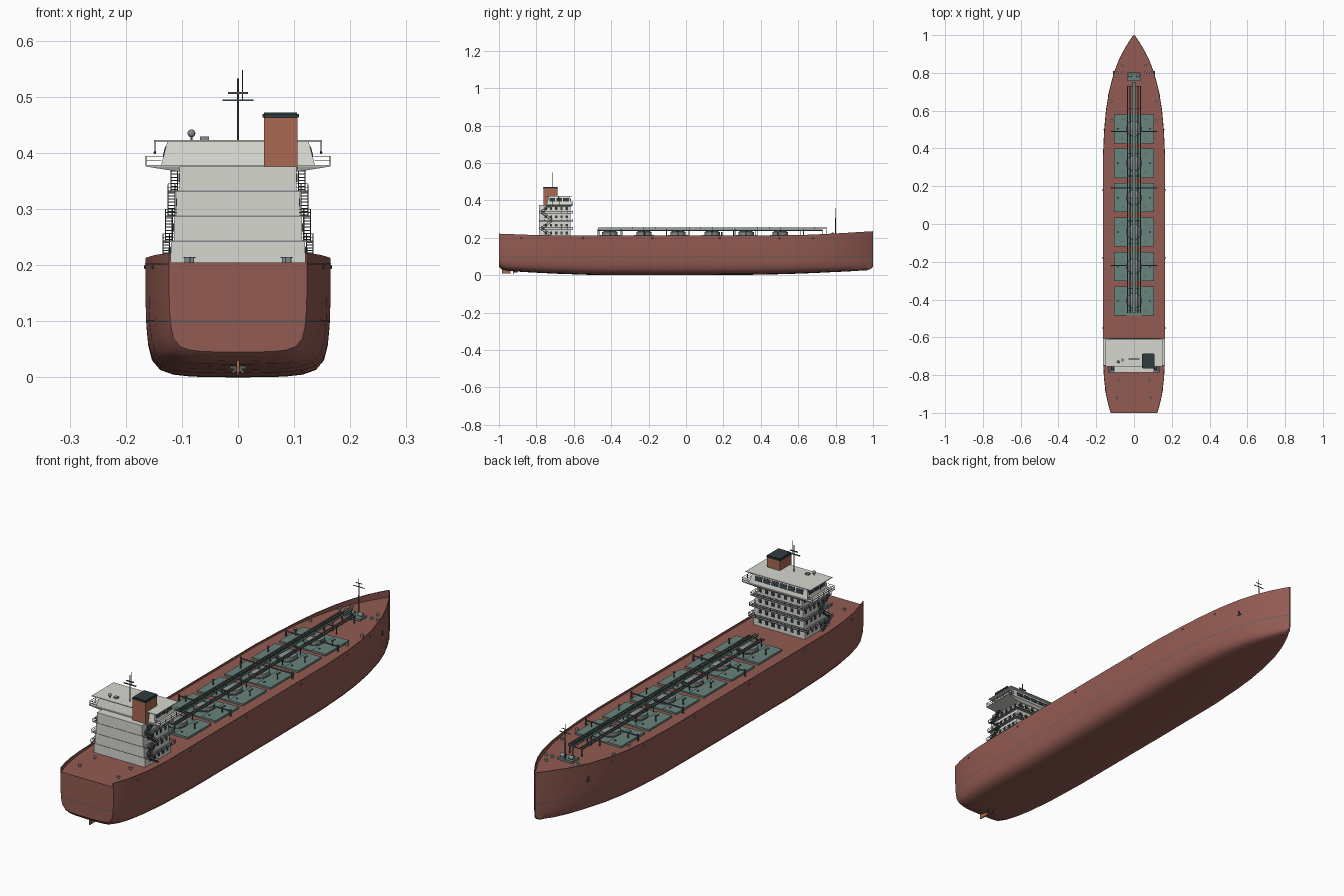
import bpy, bmesh, math
from mathutils import Vector, Matrix

if "Cube" in bpy.data.objects:
    bpy.data.objects.remove(bpy.data.objects["Cube"])


def material(name, rgb):
    m = bpy.data.materials.new(name)
    m.diffuse_color = (*rgb, 1)
    m.use_nodes = True
    m.node_tree.nodes["Principled BSDF"].inputs["Base Color"].default_value = m.diffuse_color
    return m


RED = material("hull_red", (0.29, 0.105, 0.085))
WHITE = material("house_white", (0.68, 0.68, 0.63))
GREEN = material("deck_green", (0.14, 0.23, 0.20))
DARK = material("dark_glass", (0.03, 0.045, 0.05))
ORANGE = material("funnel_orange", (0.40, 0.14, 0.085))
GREY = material("steel_grey", (0.24, 0.26, 0.27))
STEEL = material("dark_steel", (0.09, 0.11, 0.11))
DECK = 0.205


def finish(name, bm, mat, smooth=False):
    bmesh.ops.recalc_face_normals(bm, faces=bm.faces[:])
    me = bpy.data.meshes.new(name)
    bm.to_mesh(me)
    bm.free()
    me.materials.append(mat)
    ob = bpy.data.objects.new(name, me)
    bpy.context.collection.objects.link(ob)
    if smooth:
        bpy.ops.object.select_all(action='DESELECT')
        ob.select_set(True)
        bpy.context.view_layer.objects.active = ob
        bpy.ops.object.shade_smooth_by_angle(angle=math.radians(35))
    return ob


def box(bm, c, s, rot=Matrix()):
    bmesh.ops.create_cube(bm, size=1, matrix=Matrix.Translation(c) @ rot @ Matrix.Diagonal((*s, 1)))


def rod(bm, p, q, r, seg=8, r2=None):
    p, q = Vector(p), Vector(q)
    d = q - p
    m = Matrix.Translation((p + q) / 2) @ d.to_track_quat('Z', 'Y').to_matrix().to_4x4()
    bmesh.ops.create_cone(bm, cap_ends=True, segments=seg, radius1=r,
                          radius2=r if r2 is None else r2, depth=d.length, matrix=m)


def ball(bm, c, s, seg=20):
    bmesh.ops.create_uvsphere(bm, u_segments=seg, v_segments=seg // 2, radius=1,
                              matrix=Matrix.Translation(c) @ Matrix.Diagonal((*s, 1)))


# Hull stations: y, half width, keel height, bulwark top
ST = [(-1, .123, .045, .222), (-.985, .128, .03, .221), (-.95, .138, .023, .22), (-.9, .149, .019, .218),
      (-.82, .159, .014, .215), (-.7, .165, .008, .213), (-.5, .165, .001, .213), (0, .165, 0, .213),
      (.35, .165, .002, .213), (.5, .158, .005, .213), (.6, .149, .008, .214), (.7, .133, .012, .218),
      (.8, .107, .017, .223), (.87, .08, .02, .227), (.93, .049, .024, .231), (.97, .024, .03, .233),
      (.99, .011, .036, .234), (1, .003, .045, .235)]
# Half section: width fraction, height fraction below deck
SEC = [(0, 0), (.5, .007), (.7, .025), (.84, .065), (.93, .15), (.97, .28), (.99, .45), (1, .7), (1, 1)]


def lerp_table(table, v, col):
    for a, b in zip(table, table[1:]):
        if v <= b[0]:
            return a[col] + (b[col] - a[col]) * (v - a[0]) / (b[0] - a[0])
    return table[-1][col]


def half_width(y, z):
    w, keel = lerp_table(ST, y, 1), lerp_table(ST, y, 2)
    return w * lerp_table([(f, u) for u, f in SEC], (z - keel) / (DECK - keel), 1)


bm = bmesh.new()
rings = []
for y, w, keel, top in ST:
    inner = max(w - .004, w * .3)
    half = [(w * u, keel + f * (DECK - keel)) for u, f in SEC] + [(w, top), (inner, top), (inner, DECK)]
    prof = half + [(0, DECK)] + [(-x, z) for x, z in half[:0:-1]]
    rings.append([bm.verts.new((x, y, z)) for x, z in prof])
for a, b in zip(rings, rings[1:]):
    for i in range(len(a)):
        j = (i + 1) % len(a)
        bm.faces.new((a[i], a[j], b[j], b[i]))
bm.faces.new(rings[0])
bm.faces.new(rings[-1])
finish("hull", bm, RED, True)

# Waterline stripe and gunwale rub line following the hull
for name, z0, z1 in (("waterline_stripe", .0985, .1015), ("rub_line", .2015, .203)):
    bm = bmesh.new()
    loop = [(half_width(s[0], z0) + .0008, s[0]) for s in ST]
    loop += [(-x, y) for x, y in loop[::-1]]
    loop = [(x, y - .0008 if y == -1 else y) for x, y in loop]
    rows = [[bm.verts.new((x, y, z)) for x, y in loop] for z in (z0, z1)]
    n = len(loop) - (name == "rub_line")
    for i in range(n):
        j = (i + 1) % len(loop)
        bm.faces.new((rows[0][i], rows[0][j], rows[1][j], rows[1][i]))
    finish(name, bm, STEEL if name[0] == "w" else RED)

# Bulbous bow, rudder, propeller
bm = bmesh.new()
ball(bm, (0, .955, .045), (.022, .038, .02), 24)
finish("bulbous_bow", bm, RED, True)
bm = bmesh.new()
box(bm, (0, -.962, .021), (.005, .045, .024))
finish("rudder", bm, ORANGE)
bm = bmesh.new()
rod(bm, (0, -.925, .018), (0, -.9, .018), .004, 12)
for k in range(4):
    box(bm, (0, -.92, .018), (.028, .002, .005), Matrix.Rotation(k * math.pi / 4, 4, 'Y'))
finish("propeller", bm, STEEL)

# Cargo hatches, tank domes, vent posts
hatch, dome, rim, vent = (bmesh.new() for _ in range(4))
for k in range(6):
    y = -.407 + k * .1822
    for s in (-1, 1):
        box(hatch, (s * .074, y, .209), (.066, .154, .008))
        rod(vent, (s * .085, y, .212), (s * .085, y, .232), .0025)
        rod(vent, (s * .085, y, .232), (s * .085, y, .236), .005)
        for dy in (-.05, .05):
            rod(vent, (s * .06, y + dy, .212), (s * .06, y + dy, .216), .004)
    box(hatch, (0, y, .208), (.1, .154, .005))
    rod(dome, (0, y, .205), (0, y, .23), .041, 32)
    rod(dome, (0, y, .23), (0, y, .236), .041, 32, .03)
    rod(rim, (0, y, .2125), (0, y, .216), .043, 32)
finish("cargo_hatches", hatch, GREEN)
finish("tank_domes", dome, GREY, True)
finish("dome_rims", rim, STEEL, True)
finish("vent_posts", vent, STEEL)

# Deck pipes, crossover pipes, raised catwalk with posts
bm = bmesh.new()
for s in (-1, 1):
    for x in (.022, .034):
        rod(bm, (s * x, -.47, .24), (s * x, .73, .24), .003)
for y in (.49, .19, -.22):
    rod(bm, (-.12, y, .226), (.12, y, .226), .003)
    for x in (-.12, .12):
        rod(bm, (x, y, DECK), (x, y, .232), .004)
for k in range(11):
    y = -.46 + k * .119
    for s in (-1, 1):
        box(bm, (s * .028, y, .222), (.003, .003, .034))
    box(bm, (0, y, .2365), (.07, .003, .003))
finish("deck_pipes", bm, STEEL)
bm = bmesh.new()
box(bm, (0, .14, .248), (.012, 1.22, .003))
for s in (-1, 1):
    box(bm, (s * .006, .14, .256), (.0015, 1.22, .0015))
for k in range(21):
    y = -.47 + k * .061
    for s in (-1, 1):
        box(bm, (s * .006, y, .252), (.0015, .0015, .009))
    if k % 2 == 0:
        box(bm, (0, y, .227), (.004, .004, .042))
finish("catwalk", bm, GREEN)

# Foredeck: windlass base, winches, foremast
bm = bmesh.new()
box(bm, (0, .78, .209), (.07, .045, .01))
finish("windlass_base", bm, GREEN)
bm = bmesh.new()
for s in (-1, 1):
    rod(bm, (s * .01, .785, .22), (s * .03, .785, .22), .008, 14)
    for x, y in ((.06, .8), (.088, .8), (.083, -.83), (.06, .84), (.12, .65), (.12, .55), (.09, -.92)):
        rod(bm, (s * x, y, DECK), (s * x, y, .213), .005, 12)
        rod(bm, (s * x, y, .213), (s * x, y, .215), .007, 12)
finish("winches_and_bollards", bm, GREY)
bm = bmesh.new()
rod(bm, (0, .8, DECK), (0, .8, .36), .003, 8, .0015)
rod(bm, (-.025, .8, .325), (.025, .8, .325), .0018)
rod(bm, (-.015, .8, .34), (.015, .8, .34), .0015)
finish("foremast", bm, STEEL)

# Hull fairleads and anchors
bm = bmesh.new()
for s in (-1, 1):
    for y in (-.88, -.55, -.18, .18, .5, .68):
        ball(bm, (s * half_width(y, .197), y, .197), (.003, .006, .004), 10)
    x = half_width(.8, .16)
    box(bm, (s * x, .8, .16), (.006, .005, .018))
    box(bm, (s * x, .8, .152), (.006, .018, .005))
finish("fairleads_and_anchors", bm, STEEL)

# Deckhouse: four tiers with ledges, windows, railings and stairs
tiers, ledge, win, rail, stair = (bmesh.new() for _ in range(5))
Y0, Y1 = -.785, -.618
LEV = [.205, .243, .287, .332, .376]
for k in range(4):
    z0, z1 = LEV[k], LEV[k + 1]
    hw, zc = .119 - .0048 * k, z0 + (z1 - z0) * .55
    box(tiers, (0, (Y0 + Y1) / 2, (z0 + z1) / 2), (hw * 2, Y1 - Y0, z1 - z0))
    for i in range(7):
        box(win, ((i - 3) * .03, Y1, zc), (.013, .003, .015))
    for s in (-1, 1):
        for i in range(5):
            box(win, (s * hw, -.75 + i * .028, zc), (.003, .012, .015))
        # stair flight beside the tier, alternating direction
        d = 1 if k % 2 else -1
        for i in range(8):
            t = (i + .5) / 8
            box(stair, (s * (hw + .009), -.745 + d * (t - .5) * .06, z0 + t * (z1 - z0)), (.013, .009, .0018))
        for dx in (.003, .015):
            for up in (0, .012):
                rod(stair, (s * (hw + dx), -.745 - d * .03, z0 + up),
                    (s * (hw + dx), -.745 + d * .03, z1 + up * (k < 3)), .001, 5)
    if k < 3:
        ex = hw + .015
        box(ledge, (0, (Y0 + Y1 + .014) / 2, z1), (2 * hw + .002, Y1 - Y0 + .016, .0025))
        for s in (-1, 1):
            box(ledge, (s * (hw + .006), -.695, z1), (.018, .18, .0025))
            for h in (.007, .013):
                box(rail, (s * ex, -.695, z1 + h), (.0012, .18, .0012))
            for i in range(7):
                box(rail, (s * ex, -.785 + i * .03, z1 + .007), (.0014, .0014, .013))
        for h in (.007, .013):
            box(rail, (0, -.605, z1 + h), (2 * ex, .0012, .0012))
        for i in range(9):
            box(rail, ((i - 4) * ex / 4, -.605, z1 + .007), (.0014, .0014, .013))
finish("deckhouse_tiers", tiers, WHITE)
finish("deckhouse_ledges", ledge, GREY)
finish("deckhouse_railings", rail, STEEL)
finish("side_stairs", stair, STEEL)


def prism(bm, lo, hi):
    """Solid between two rectangles (half x, y back, y front, z)."""
    v = [[bm.verts.new((sx * h, y, z)) for sx, y in ((-1, a), (1, a), (1, b), (-1, b))]
         for h, a, b, z in (lo, hi)]
    bm.faces.new(v[0])
    bm.faces.new(v[1])
    for i in range(4):
        j = (i + 1) % 4
        bm.faces.new((v[0][i], v[0][j], v[1][j], v[1][i]))


# Bridge: wing deck, tapered wheelhouse, slanted windows, roof
bm = bmesh.new()
prism(bm, (.108, -.745, -.615, .367), (.165, -.75, -.605, .376))
prism(bm, (.165, -.75, -.605, .376), (.165, -.75, -.605, .3785))
prism(bm, (.137, -.745, -.61, .378), (.126, -.735, -.622, .42))
box(bm, (0, -.682, .4215), (.3, .145, .003))
finish("bridge", bm, WHITE)
tx, ty = math.atan2(.012, .042), math.atan2(.011, .042)
for i in range(6):
    box(win, ((i - 2.5) * .038, -.6165, .402), (.032, .003, .019), Matrix.Rotation(tx, 4, 'X'))
for s in (-1, 1):
    for i in range(3):
        box(win, (s * .1307, -.715 + i * .037, .402), (.003, .031, .019), Matrix.Rotation(-s * ty, 4, 'Y'))
finish("windows", win, DARK)
bm = bmesh.new()
for s in (-1, 1):
    for i in range(5):
        box(bm, (s * .164, -.748 + i * .0355, .386), (.0015, .0015, .016))
    for h in (.386, .394):
        box(bm, (s * .164, -.677, h), (.0012, .143, .0012))
        for y in (-.606, -.748):
            box(bm, (s * .15, y, h), (.028, .0012, .0012))
    ball(bm, (s * .148, -.68, .401), (.0025, .0025, .003), 10)
    rod(bm, (s * .148, -.68, .401), (s * .148, -.68, .421), .0006, 5)
finish("bridge_wing_rails", bm, STEEL)

# Funnel and cap
bm = bmesh.new()
box(bm, (.076, -.725, .415), (.06, .076, .095))
finish("funnel", bm, ORANGE)
bm = bmesh.new()
box(bm, (.076, -.725, .4665), (.065, .081, .012))
bmesh.ops.bevel(bm, geom=bm.edges[:], offset=.003, segments=2, affect='EDGES')
finish("funnel_cap", bm, DARK)

# Radar mast and roof gear
bm = bmesh.new()
rod(bm, (0, -.715, .42), (0, -.715, .533), .0022, 8, .0014)
rod(bm, (.008, -.715, .494), (.008, -.715, .548), .0007, 6)
box(bm, (0, -.715, .494), (.056, .005, .003))
box(bm, (0, -.715, .507), (.035, .005, .003))
finish("radar_mast", bm, STEEL)
bm = bmesh.new()
rod(bm, (-.083, -.73, .422), (-.083, -.73, .43), .002)
ball(bm, (-.083, -.73, .435), (.007, .007, .007))
box(bm, (-.06, -.72, .4265), (.016, .014, .006))
finish("roof_equipment", bm, GREY, True)
